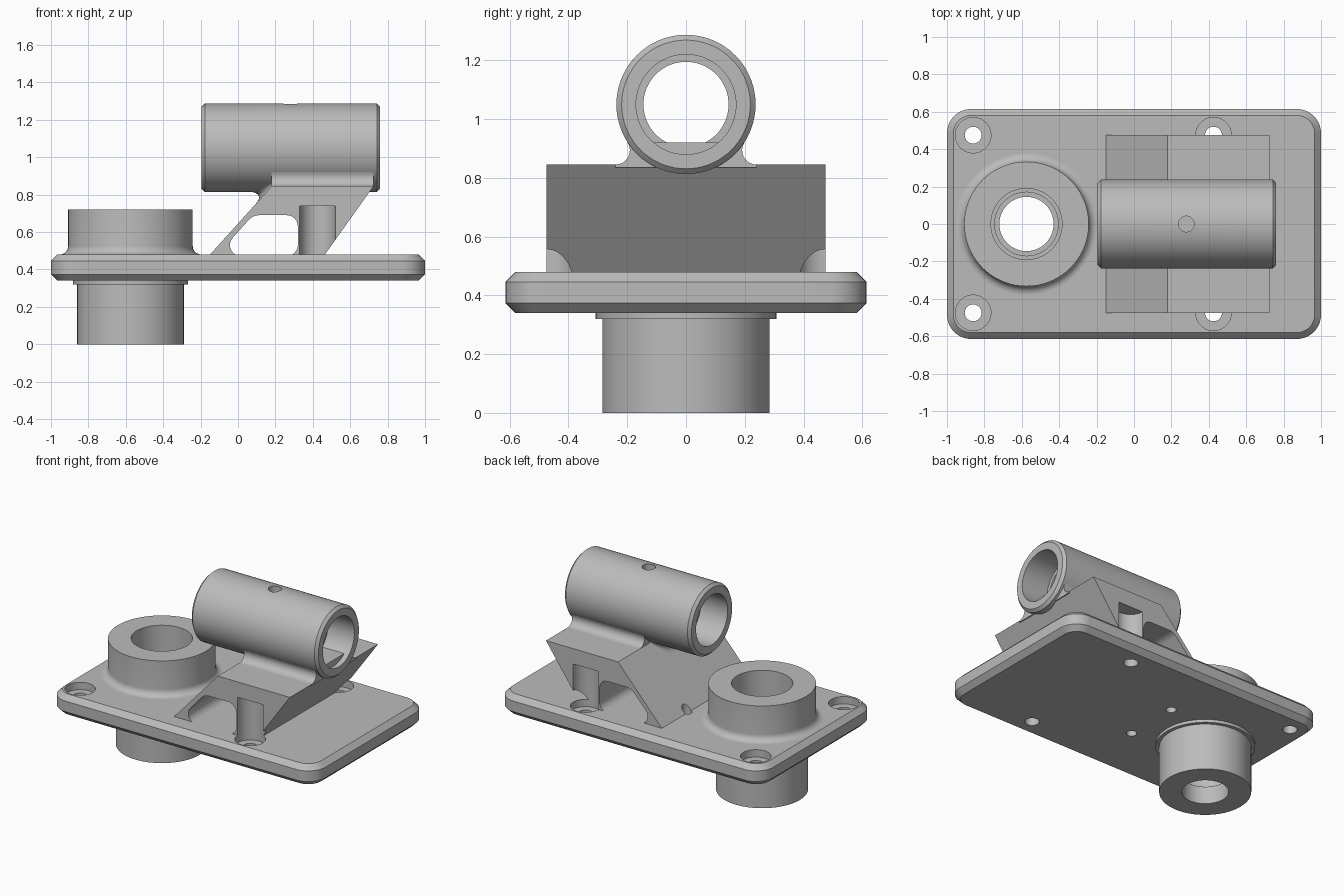
import bpy, bmesh, math
from mathutils import Vector, Matrix
from mathutils.geometry import interpolate_bezier

if "Cube" in bpy.data.objects:
    bpy.data.objects.remove(bpy.data.objects["Cube"], do_unlink=True)

GREY = (0.5, 0.5, 0.5, 1)
grey = bpy.data.materials.new("machined grey")
grey.use_nodes = True
grey.diffuse_color = GREY
grey.node_tree.nodes["Principled BSDF"].inputs["Base Color"].default_value = GREY


def finish(name, bm, matrix=Matrix()):
    bmesh.ops.remove_doubles(bm, verts=bm.verts, dist=1e-5)
    bmesh.ops.recalc_face_normals(bm, faces=bm.faces)
    bm.transform(matrix)
    mesh = bpy.data.meshes.new(name)
    bm.to_mesh(mesh)
    bm.free()
    mesh.materials.append(grey)
    ob = bpy.data.objects.new(name, mesh)
    bpy.context.collection.objects.link(ob)
    return ob


def prism(name, points, axis, lo, hi, chamfer=0):
    """Extrude a 2D outline along the given axis."""
    place = {"X": lambda a, b: (lo, a, b), "Y": lambda a, b: (a, lo, b),
             "Z": lambda a, b: (a, b, lo)}[axis]
    step = Vector([hi - lo if axis == k else 0 for k in "XYZ"])
    bm = bmesh.new()
    face = bm.faces.new([bm.verts.new(place(*p)) for p in points])
    new = bmesh.ops.extrude_face_region(bm, geom=[face], use_keep_orig=True)["geom"]
    bmesh.ops.translate(bm, vec=step, verts=[g for g in new if isinstance(g, bmesh.types.BMVert)])
    bmesh.ops.recalc_face_normals(bm, faces=bm.faces)
    if chamfer:
        rims = {e for f in bm.faces if len(f.verts) > 4 for e in f.edges}
        bmesh.ops.bevel(bm, geom=list(rims), offset=chamfer, segments=1, affect="EDGES")
    return finish(name, bm)


def lathe(name, profile, matrix=Matrix(), steps=72):
    """Spin a closed (radius, height) profile around z."""
    bm = bmesh.new()
    vs = [bm.verts.new((r, 0, z)) for r, z in profile]
    edges = [bm.edges.new((vs[i - 1], v)) for i, v in enumerate(vs)
             if vs[i - 1].co.x + v.co.x > 0]
    bmesh.ops.spin(bm, geom=vs + edges, cent=(0, 0, 0), axis=(0, 0, 1),
                   angle=math.tau, steps=steps)
    return finish(name, bm, matrix)


def drill(x, y, r, z0, z1):
    return lathe("drill", [(0, z0), (r, z0), (r, z1), (0, z1)],
                 Matrix.Translation((x, y, 0)), 40)


def rounded(corners, segments=10):
    """Round each (a, b, setback) corner of an outline."""
    pts = [Vector(c[:2]) for c in corners]
    out = []
    for i, p in enumerate(pts):
        d0 = (pts[i - 1] - p).normalized()
        d1 = (pts[(i + 1) % len(pts)] - p).normalized()
        turn = math.pi - d0.angle(d1)
        k = 4 / 3 * math.tan(turn / 4) / math.tan(turn / 2)
        s = corners[i][2]
        a, b = p + d0 * s, p + d1 * s
        out += [v[:2] for v in interpolate_bezier(
            a.to_3d(), a.lerp(p, k).to_3d(), b.lerp(p, k).to_3d(), b.to_3d(), segments)]
    return out


def arc(cx, cy, r, a0, a1, n=8):
    angles = [math.radians(a0 + (a1 - a0) * i / n) for i in range(n + 1)]
    return [(cx + r * math.cos(a), cy + r * math.sin(a)) for a in angles]


def cut(target, cutters):
    bpy.context.view_layer.objects.active = target
    for c in cutters:
        mod = target.modifiers.new("cut", "BOOLEAN")
        mod.operation, mod.solver, mod.object = "DIFFERENCE", "EXACT", c
        bpy.ops.object.modifier_apply(modifier=mod.name)


BOSS_X, TUBE_Z, TUBE_R = -0.575, 1.05, 0.237
PLATE_TOP, BLOCK_TOP = 0.48, 0.845

# Base plate with rounded corners and chamfered rims
base_plate = prism("base_plate", rounded([(-1, -0.615, 0.13), (1, -0.615, 0.13),
                                          (1, 0.615, 0.13), (-1, 0.615, 0.13)]),
                   "Z", 0.34, PLATE_TOP, 0.034)

# Vertical bearing boss, filleted onto the plate, with spigot below
boss = lathe("bearing_boss",
             [(0.145, 0), (0.285, 0), (0.285, 0.32), (0.308, 0.32), (0.308, 0.46), (0.378, 0.46)]
             + arc(0.378, 0.525, 0.045, 270, 180)
             + [(0.333, 0.72), (0.19, 0.72), (0.19, 0.3), (0.17, 0.3), (0.17, 0.12), (0.145, 0.12)],
             Matrix.Translation((BOSS_X, 0, 0)))

# Leaning support block
support_block = prism("support_block", [(-0.154, 0.475), (0.461, 0.475),
                                        (0.725, BLOCK_TOP), (0.18, BLOCK_TOP)],
                      "Y", -0.475, 0.475)

# Cutters: counterbored screw holes, small dowel holes, block window
screw = [(0, 0.3), (0.045, 0.3), (0.045, 0.43), (0.095, 0.43), (0.095, 0.74), (0, 0.74)]
screws = [lathe("screw_cutter", screw, Matrix.Translation((x, y, 0)), 40)
          for x in (-0.86, 0.425) for y in (-0.475, 0.475)]
dowels = [drill(-0.14, y, 0.032, 0.3, 0.62) for y in (-0.19, 0.19)]
window = prism("window_cutter", rounded([(-0.115, 0.472, 0.13), (0.32, 0.472, 0.06),
                                         (0.32, 0.69, 0.06), (0.08, 0.69, 0.035)]),
               "Y", -0.7, 0.7)
boss_hole = drill(BOSS_X, 0, 0.25, 0.2, 0.6)
oil_hole = drill(0.28, 0, 0.042, 1.1, 1.4)

# Horizontal tube with a bearing seat at each end
x0, x1, c, seat = -0.195, 0.76, 0.018, 0.2
tube = lathe("cross_tube",
             [(0.17, x0), (TUBE_R - c, x0), (TUBE_R, x0 + c), (TUBE_R, x1 - c),
              (TUBE_R - c, x1), (0.17, x1), (0.17, x1 - seat), (0.145, x1 - seat),
              (0.145, x0 + seat), (0.17, x0 + seat)],
             Matrix.Translation((0, 0, TUBE_Z)) @ Matrix.Rotation(math.pi / 2, 4, "Y"))

cut(base_plate, screws + dowels + [boss_hole])
cut(support_block, screws[2:] + dowels + [window])
cut(tube, [oil_hole])
for ob in screws + dowels + [window, boss_hole, oil_hole]:
    bpy.data.objects.remove(ob, do_unlink=True)

# Concave saddle blending the tube into the block top
side = arc(0.24, BLOCK_TOP + 0.049, 0.049, 270, 147)
saddle = prism("tube_saddle", [(0.24, 0.835)] + side + [(-y, z) for y, z in reversed(side)]
               + [(-0.24, 0.835)], "X", 0.18, 0.725)

# Fillet under the tube where it meets the leaning face
bm = bmesh.new()
rows = []
for i in range(-8, 9):
    y = 0.15 * i / 8
    s = 1 - (y / 0.16) ** 2
    zt = TUBE_Z - math.sqrt(TUBE_R ** 2 - y ** 2)
    corner = Vector((-0.15 + (zt - PLATE_TOP) * 0.904, y, zt))
    a = corner + Vector((-0.1, 0, 0.004)) * s
    b = corner + Vector((-0.055, 0, -0.061)) * s
    rows.append([bm.verts.new(p) for p in interpolate_bezier(
        a, a.lerp(corner, 0.6), b.lerp(corner, 0.6), b, 8)])
for r0, r1 in zip(rows, rows[1:]):
    for j in range(7):
        bm.faces.new((r0[j], r0[j + 1], r1[j + 1], r1[j]))
under_fillet = finish("under_fillet", bm)

# Smooth the round surfaces, keep machined edges sharp
bpy.ops.object.select_all(action="DESELECT")
for ob in (base_plate, boss, support_block, tube, saddle, under_fillet):
    ob.select_set(True)
    bpy.context.view_layer.objects.active = ob
bpy.ops.object.shade_smooth_by_angle(angle=math.radians(30))
